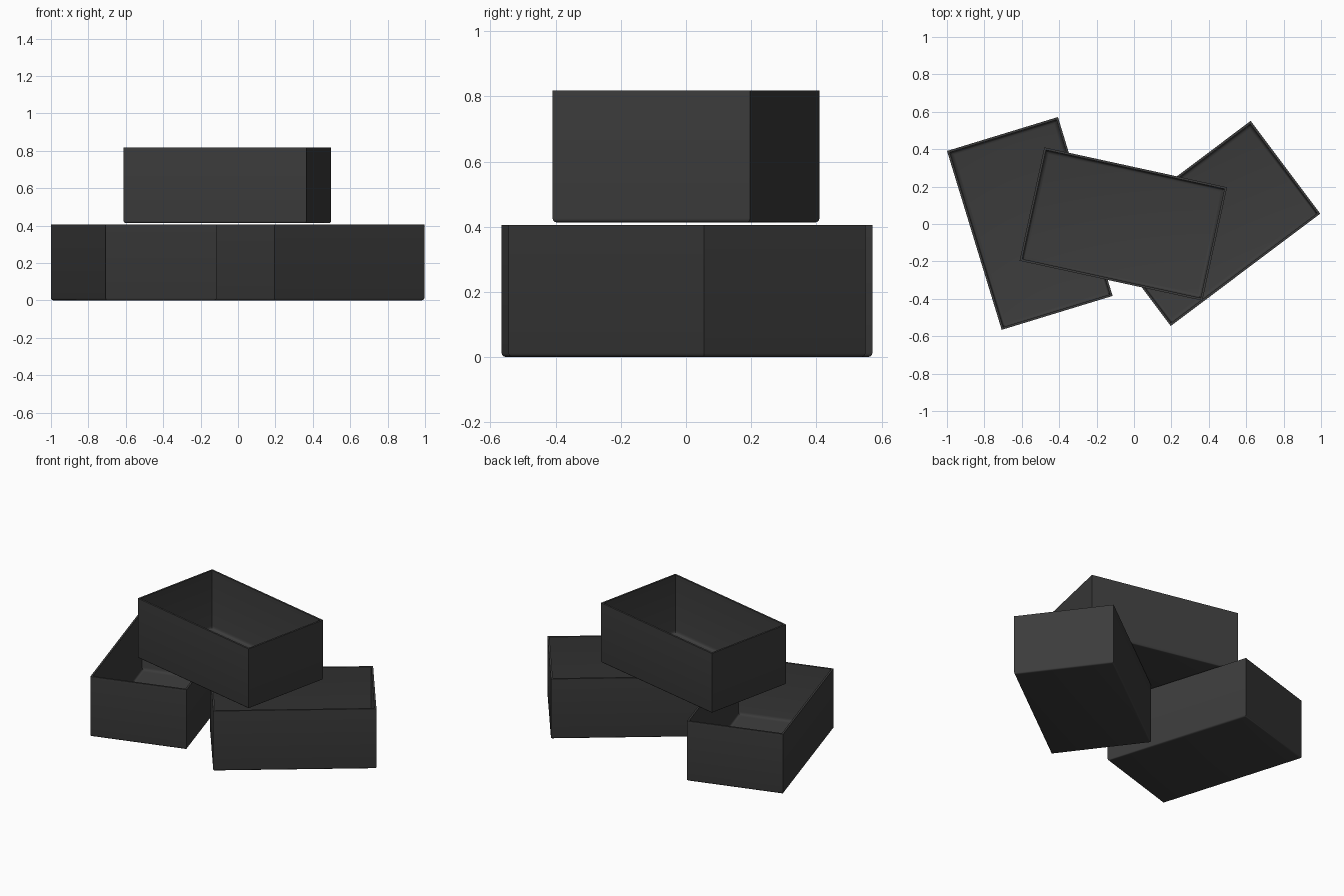
import bpy, bmesh, math

if "Cube" in bpy.data.objects:
    bpy.data.objects.remove(bpy.data.objects["Cube"])

W, L, H = 1.0, 0.62, 0.405   # tray length, width, height
T, R, F = 0.012, 0.012, 0.02  # wall, outer bottom rounding, inner fillet

mat = bpy.data.materials.new("dark_grey")
mat.diffuse_color = (0.045, 0.045, 0.045, 1)
mat.use_nodes = True
mat.node_tree.nodes["Principled BSDF"].inputs["Base Color"].default_value = mat.diffuse_color


def wall_profile():
    """(inset, height) pairs from underside, over the rim, to inner floor."""
    steps = [math.radians(a) for a in (0, 30, 60, 90)]
    outer = [(R - R * math.sin(a), R - R * math.cos(a)) for a in steps]
    inner = [(T + F - F * math.cos(a), T + F - F * math.sin(a)) for a in steps]
    return outer + [(0, H), (T, H)] + inner


def tray(name, x, y, z, angle):
    bm = bmesh.new()
    rings = []
    for inset, h in wall_profile():
        a, b = W / 2 - inset, L / 2 - inset
        rings.append([bm.verts.new((sx * a, sy * b, h))
                      for sx, sy in ((-1, -1), (1, -1), (1, 1), (-1, 1))])
    # side bands between successive rectangles
    for lo, hi in zip(rings, rings[1:]):
        for i in range(4):
            j = (i + 1) % 4
            bm.faces.new((lo[i], lo[j], hi[j], hi[i]))
    # underside and inner floor
    bm.faces.new(rings[0][::-1])
    bm.faces.new(rings[-1])
    mesh = bpy.data.meshes.new(name)
    bm.to_mesh(mesh)
    bm.free()
    mesh.materials.append(mat)
    ob = bpy.data.objects.new(name, mesh)
    bpy.context.collection.objects.link(ob)
    ob.location = (x, y, z)
    ob.rotation_euler.z = math.radians(angle)
    bpy.ops.object.select_all(action='DESELECT')
    ob.select_set(True)
    bpy.context.view_layer.objects.active = ob
    bpy.ops.object.shade_smooth_by_angle(angle=math.radians(40))


# two trays on the ground, one resting across them
tray("left_tray", -0.557, 0.003, 0, 107 - 180)
tray("right_tray", 0.41, 0.003, 0, 36.9)
tray("top_tray", -0.057, 0, 0.413, -12.3)
